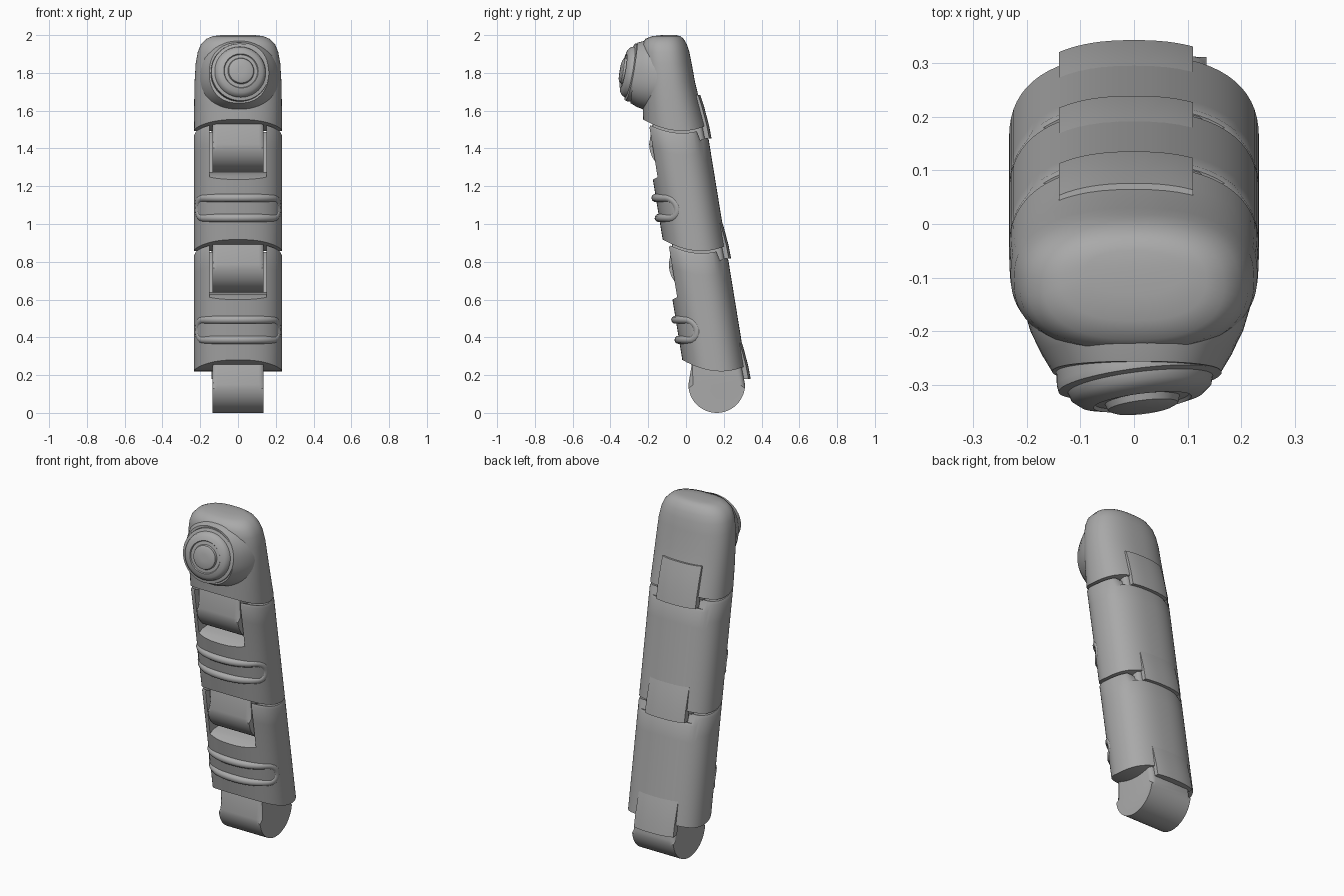
import bpy, bmesh, math
from mathutils import Vector, Matrix

cube = bpy.data.objects.get("Cube")
if cube:
    bpy.data.objects.remove(cube, do_unlink=True)

grey = bpy.data.materials.new("plain_grey")
grey.use_nodes = True
COLOUR = (0.4, 0.4, 0.4, 1)
grey.diffuse_color = COLOUR
grey.node_tree.nodes["Principled BSDF"].inputs["Base Color"].default_value = COLOUR

HALF_W, HALF_D, POWER, SIDES = 0.233, 0.165, 2.4, 64
JOINTS = [0.15, 0.787, 1.423]          # hinge heights, base to tip


def axis(z):
    """y of the leaning centre line at height z."""
    return 0.191 - 0.163 * z


def rounded(a, rx, ry, n=POWER):
    """Point on a superellipse; a = 0 is the front."""
    s, c = math.sin(a), math.cos(a)
    return (math.copysign(abs(s) ** (2 / n), s) * rx,
            -math.copysign(abs(c) ** (2 / n), c) * ry)


def angles():
    return [2 * math.pi * i / SIDES for i in range(SIDES)]


def finish(name, bm, angle=35):
    bmesh.ops.remove_doubles(bm, verts=bm.verts, dist=0.00005)
    bmesh.ops.recalc_face_normals(bm, faces=bm.faces)
    mesh = bpy.data.meshes.new(name)
    bm.to_mesh(mesh)
    bm.free()
    obj = bpy.data.objects.new(name, mesh)
    bpy.context.collection.objects.link(obj)
    mesh.materials.append(grey)
    smooth(obj, angle)
    return obj


def smooth(obj, angle=35):
    bpy.ops.object.select_all(action='DESELECT')
    obj.select_set(True)
    bpy.context.view_layer.objects.active = obj
    bpy.ops.object.shade_smooth_by_angle(angle=math.radians(angle))


def loft(name, rings):
    """Skin closed rings; caps are strips joining mirrored points."""
    bm = bmesh.new()
    rows = [[bm.verts.new(p) for p in r] for r in rings]
    n = len(rows[0])
    for lo, hi in zip(rows, rows[1:]):
        for i in range(n):
            j = (i + 1) % n
            bm.faces.new((lo[i], lo[j], hi[j], hi[i]))
    for row in (rows[0], rows[-1]):
        for i in range(n // 2):
            ids = dict.fromkeys((i, i + 1, n - i - 1, (n - i) % n))
            bm.faces.new([row[k] for k in ids])
    return finish(name, bm)


def extrude_x(name, profile, half, bevel=0):
    """Extrude a (y, z) profile across x, softening the end edges."""
    bm = bmesh.new()
    a = [bm.verts.new((-half, y, z)) for y, z in profile]
    b = [bm.verts.new((half, y, z)) for y, z in profile]
    ends = [bm.faces.new(a), bm.faces.new(b[::-1])]
    edges = [e for f in ends for e in f.edges]
    for i in range(len(a)):
        j = (i + 1) % len(a)
        bm.faces.new((a[i], a[j], b[j], b[i]))
    if bevel:
        bmesh.ops.bevel(bm, geom=edges, offset=bevel, segments=3, profile=0.5, affect='EDGES')
    return finish(name, bm)


def lower_rim(z, dy):
    return z + 0.07 + 1.6 * (dy - 0.03) ** 2


def upper_rim(z, dy):
    return lower_rim(z, dy) - 0.012 - (0.05 if dy > 0.11 else 0)


def rim(z, edge, size=1.0, drop=0.0):
    pts = []
    for a in angles():
        x, dy = rounded(a, HALF_W * size, HALF_D * size)
        h = edge(z, dy) + drop
        pts.append(Vector((x, axis(h) + dy, h)))
    return pts


# Hinge knuckles, each hanging from the segment above
def hinge(name, z):
    y, r = axis(z) - 0.004, 0.15
    arc = [(y + r * math.cos(t), z - r * math.sin(t))
           for t in (math.pi * k / 24 for k in range(25))]
    top = [(y - r + 0.02, z + 0.12), (y - 0.11, z + 0.2), (y + 0.09, z + 0.2), (y + 0.13, z + 0.1)]
    extrude_x(name, arc + top, 0.135, 0.025)


# Rear flap overlapping the segment below
def flap(name, z):
    bm = bmesh.new()
    xs = [-0.14 + 0.25 * k / 16 for k in range(17)]
    rows = []
    for dz, lift in ((0.03, 0.016), (0.1, 0.014), (0.2, 0.004), (0.26, -0.006)):
        for depth in (0, 0.035):
            h = z + dz
            rows.append([bm.verts.new((x, axis(h) + lift - depth + HALF_D
                         * (1 - abs(x / HALF_W) ** POWER) ** (1 / POWER), h)) for x in xs])
    outer, inner = rows[::2], rows[1::2]
    loop = outer + inner[::-1]
    for a, b in zip(loop, loop[1:] + loop[:1]):
        for i in range(len(xs) - 1):
            bm.faces.new((a[i], a[i + 1], b[i + 1], b[i]))
    for i in (0, -1):
        bm.faces.new([row[i] for row in loop])
    finish(name, bm)


# Straight segment with a front slot for the knuckle above
def segment(name, z_low, z_high):
    low, high = rim(z_low, lower_rim), rim(z_high, upper_rim, 1, -0.015)
    rings = [[a.lerp(b, t / 6) for a, b in zip(low, high)] for t in range(7)]
    rings.append(rim(z_high, upper_rim, 0.97))
    obj = loft(name, rings)
    y = axis(z_high)
    shape = [(-0.3, -0.29), (-0.14, -0.19), (-0.08, -0.16), (0.05, -0.15),
             (0.1, 0), (0.1, 0.3), (-0.3, 0.3)]
    cutter = extrude_x("slot_cutter", [(y + a, z_high + b) for a, b in shape], 0.15)
    cutter.hide_render = True
    mod = obj.modifiers.new("slot", 'BOOLEAN')
    mod.operation, mod.object, mod.solver = 'DIFFERENCE', cutter, 'EXACT'
    bpy.context.view_layer.objects.active = obj
    bpy.ops.object.modifier_apply(modifier=mod.name)
    bpy.data.objects.remove(cutter, do_unlink=True)
    smooth(obj)


# Tube loop wrapped around the front of a segment
def grip_loop(name, z):
    h, reach, bend = 0.053, 0.95, 0.3
    path = [(-reach + 2 * reach * k / 20, h) for k in range(21)]
    path += [(reach + bend * math.sin(t), h * math.cos(t))
             for t in (math.pi * k / 10 for k in range(1, 10))]
    path += [(-a, -b) for a, b in path]
    curve = bpy.data.curves.new(name, 'CURVE')
    curve.dimensions, curve.bevel_depth, curve.bevel_resolution = '3D', 0.022, 3
    line = curve.splines.new('POLY')
    line.points.add(len(path) - 1)
    line.use_cyclic_u = True
    for p, (a, dz) in zip(line.points, path):
        x, dy = rounded(a, HALF_W - 0.016, HALF_D + 0.002, 2.2)
        p.co = (x, axis(z + dz) + dy, z + dz, 1)
    line.use_smooth = True
    curve.materials.append(grey)
    bpy.context.collection.objects.link(bpy.data.objects.new(name, curve))


for label, z in zip(("base", "middle", "tip"), JOINTS):
    hinge(label + "_hinge", z)
    flap(label + "_rear_flap", z)
segment("lower_segment", JOINTS[0], JOINTS[1])
segment("middle_segment", JOINTS[1], JOINTS[2])
grip_loop("lower_grip_loop", 0.44)
grip_loop("middle_grip_loop", 1.085)

# Tip body: height, front, back, half width
tip = [(1.64, -0.23, 0.075, 0.232), (1.75, -0.235, 0.048, 0.23), (1.85, -0.24, 0.03, 0.224),
       (1.91, -0.24, 0.018, 0.213), (1.95, -0.235, 0.005, 0.197), (1.98, -0.215, -0.012, 0.168),
       (1.994, -0.18, -0.03, 0.135), (2.0, -0.13, -0.05, 0.09)]
rings = [rim(JOINTS[2], lower_rim)]
for z, front, back, half in tip:
    mid, depth = (front + back) / 2, (back - front) / 2
    ring = [rounded(a, half, depth) for a in angles()]
    rings.append([Vector((x, mid + y, z)) for x, y in ring])
loft("tip_body", rings)

# Boss bulging forward under the button: depth, centre height, half sizes
boss = [(-0.08, 1.77, 0.222, 0.2), (-0.15, 1.775, 0.213, 0.195), (-0.2, 1.785, 0.198, 0.188),
        (-0.24, 1.795, 0.178, 0.175), (-0.275, 1.8, 0.157, 0.16)]
rings = []
for y, z, rx, rz in boss:
    ring = [rounded(a, rx, rz, 2.3) for a in angles()]
    rings.append([Vector((x + 0.005, y - (0.12 * v if y < -0.2 else 0) * -1, z + v)) for x, v in ring])
loft("tip_boss", rings)

# Round stepped button, turned slightly upward: radius, height
steps = [(0.15, -0.05), (0.155, 0.0), (0.153, 0.012), (0.136, 0.016), (0.132, 0.03), (0.115, 0.044),
         (0.092, 0.05), (0.088, 0.044), (0.07, 0.046), (0.066, 0.058), (0.055, 0.063), (0.02, 0.065)]
turn = (Matrix.Translation((0.01, -0.283, 1.802)) @ Matrix.Rotation(math.radians(7), 4, 'Z')
        @ Matrix.Rotation(math.radians(80), 4, 'X'))
turn = turn @ Matrix.Rotation(0, 4, 'Z')
loft("tip_button", [[turn @ Vector((r * math.sin(a), -r * math.cos(a), h)) for a in angles()]
                    for r, h in steps])
